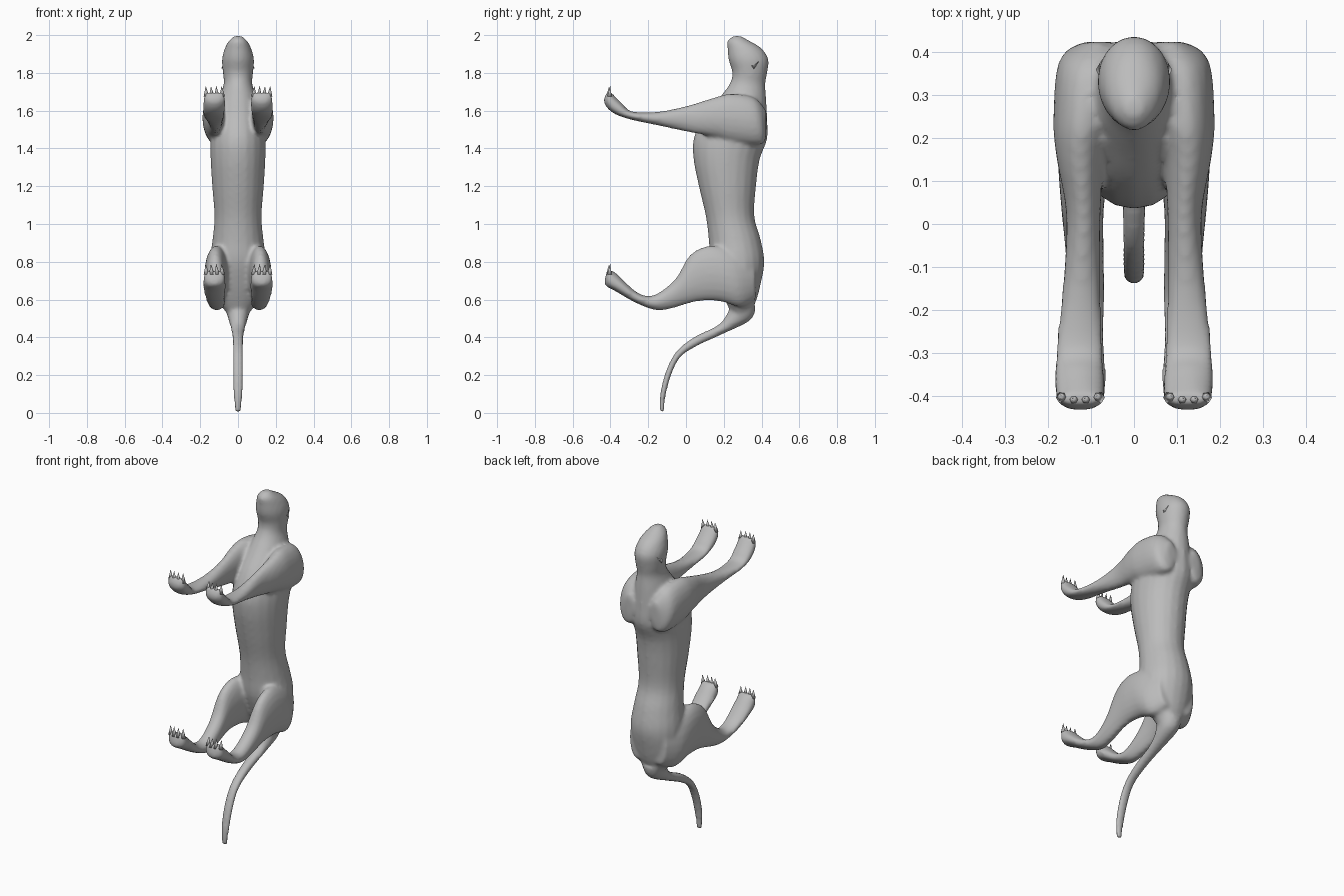
import bpy, bmesh, math
from mathutils import Vector

if "Cube" in bpy.data.objects:
    bpy.data.objects.remove(bpy.data.objects["Cube"], do_unlink=True)

fur = bpy.data.materials.new("grey_fur")
fur.use_nodes = True
GREY = (0.5, 0.5, 0.5, 1)
fur.diffuse_color = GREY
fur.node_tree.nodes["Principled BSDF"].inputs["Base Color"].default_value = GREY

SIDES, STEPS = 20, 4


def spline(a, b, c, d, t):
    return 0.5 * (2 * b + (c - a) * t + (2 * a - 5 * b + 4 * c - d) * t * t
                  + (3 * b - a - 3 * c + d) * t ** 3)


def loft(bm, stations, mirror=1):
    """Station: x centre, one profile point (y, z), the opposite one (y, z), half width."""
    n, smooth = len(stations), []
    for i in range(n - 1):
        near = [stations[min(max(i + k, 0), n - 1)] for k in (-1, 0, 1, 2)]
        for s in range(STEPS):
            smooth.append([spline(*v, s / STEPS) for v in zip(*near)])
    smooth.append(stations[-1])
    rings = []
    for x, y1, z1, y2, z2, w in smooth:
        mid = Vector((x, (y1 + y2) / 2, (z1 + z2) / 2))
        half = Vector((0, (y1 - y2) / 2, (z1 - z2) / 2))
        ring = []
        for k in range(SIDES):
            a = math.tau * k / SIDES
            p = mid + half * math.cos(a) + Vector((w * math.sin(a), 0, 0))
            ring.append(bm.verts.new((p.x * mirror, p.y, p.z)))
        rings.append(ring)
    for r, q in zip(rings, rings[1:]):
        for k in range(SIDES):
            j = (k + 1) % SIDES
            bm.faces.new((r[k], r[j], q[j], q[k]))
    bm.faces.new(rings[0])
    bm.faces.new(rings[-1])


def finish(bm, name):
    bmesh.ops.recalc_face_normals(bm, faces=bm.faces)
    mesh = bpy.data.meshes.new(name)
    bm.to_mesh(mesh)
    bm.free()
    mesh.materials.append(fur)
    obj = bpy.data.objects.new(name, mesh)
    bpy.context.collection.objects.link(obj)
    mesh.shade_smooth()
    return obj


# Head, neck and trunk: height, front y, back y, half width
trunk = [(1.995, .25, .29, .02), (1.97, .22, .335, .048), (1.93, .22, .40, .07),
         (1.87, .225, .437, .085), (1.80, .245, .43, .08), (1.74, .23, .42, .076),
         (1.66, .17, .425, .10), (1.56, .09, .43, .125), (1.45, .04, .43, .145),
         (1.34, .04, .39, .145), (1.19, .07, .37, .136), (1.04, .105, .362, .125),
         (.92, .12, .395, .135), (.80, .13, .415, .15), (.68, .17, .395, .14),
         (.59, .21, .37, .105), (.51, .25, .33, .045)]

arm = [(.085, .425, 1.60, .425, 1.48, .03), (.105, .36, 1.67, .40, 1.42, .07),
       (.118, .24, 1.69, .25, 1.43, .07), (.125, .15, 1.67, .16, 1.46, .056),
       (.118, .02, 1.63, .02, 1.485, .040), (.122, -.14, 1.595, -.14, 1.52, .044),
       (.128, -.285, 1.595, -.30, 1.555, .056), (.127, -.335, 1.635, -.39, 1.59, .06),
       (.125, -.37, 1.67, -.435, 1.645, .058), (.125, -.395, 1.695, -.42, 1.695, .053)]

leg = [(.07, .36, .84, .37, .60, .05), (.10, .24, .87, .29, .56, .07),
       (.115, .12, .885, .18, .59, .062), (.12, .02, .835, .06, .59, .05),
       (.115, -.055, .71, -.085, .55, .045), (.113, -.165, .625, -.165, .545, .045),
       (.12, -.245, .63, -.27, .585, .052), (.125, -.32, .69, -.375, .645, .06),
       (.125, -.365, .735, -.43, .68, .058), (.125, -.395, .755, -.42, .745, .053)]

tail = [(0, .25, .60, .37, .56, .07), (0, .22, .53, .34, .49, .055),
        (0, .17, .465, .20, .42, .036), (0, .04, .40, .07, .36, .029),
        (0, -.055, .32, -.025, .30, .028), (0, -.11, .21, -.075, .21, .028),
        (0, -.138, .09, -.108, .09, .024), (0, -.14, .005, -.115, .005, .016)]

bm = bmesh.new()
loft(bm, [(0, f, z, b, z, w) for z, f, b, w in trunk])
loft(bm, tail)
for side in (1, -1):
    loft(bm, arm, side)
    loft(bm, leg, side)
body = finish(bm, "animal_body")

# Fuse the overlapping forms into one skin
fuse = body.modifiers.new("fuse", 'REMESH')
fuse.mode = 'VOXEL'
fuse.voxel_size = 0.011
fuse.use_smooth_shade = True
relax = body.modifiers.new("relax", 'SMOOTH')
relax.factor = 0.5
relax.iterations = 5

# Pointed toes along the edge of each paw
for name, tip_z in (("front_toes", 1.73), ("hind_toes", .788)):
    bm = bmesh.new()
    for side in (1, -1):
        for k in range(4):
            x = side * (.125 + (k - 1.5) * .028)
            y = -.405 - .006 * (k in (1, 2))
            base = [bm.verts.new((x + .015 * math.cos(a), y + .014 * math.sin(a), tip_z - .055))
                    for a in [math.tau * i / 6 for i in range(6)]]
            tip = bm.verts.new((x + side * .004, y + .004, tip_z))
            bm.faces.new(base)
            for i in range(6):
                bm.faces.new((base[i], base[(i + 1) % 6], tip))
    finish(bm, name)

# Small flat ears folded against the head
bm = bmesh.new()
for side in (1, -1):
    pts = [(.074, .33, 1.86), (.074, .385, 1.86), (.089, .36, 1.82), (.06, .36, 1.84)]
    v = [bm.verts.new((side * x, y, z)) for x, y, z in pts]
    for tri in ((0, 1, 2), (0, 1, 3), (0, 2, 3), (1, 2, 3)):
        bm.faces.new([v[i] for i in tri])
finish(bm, "ears")
